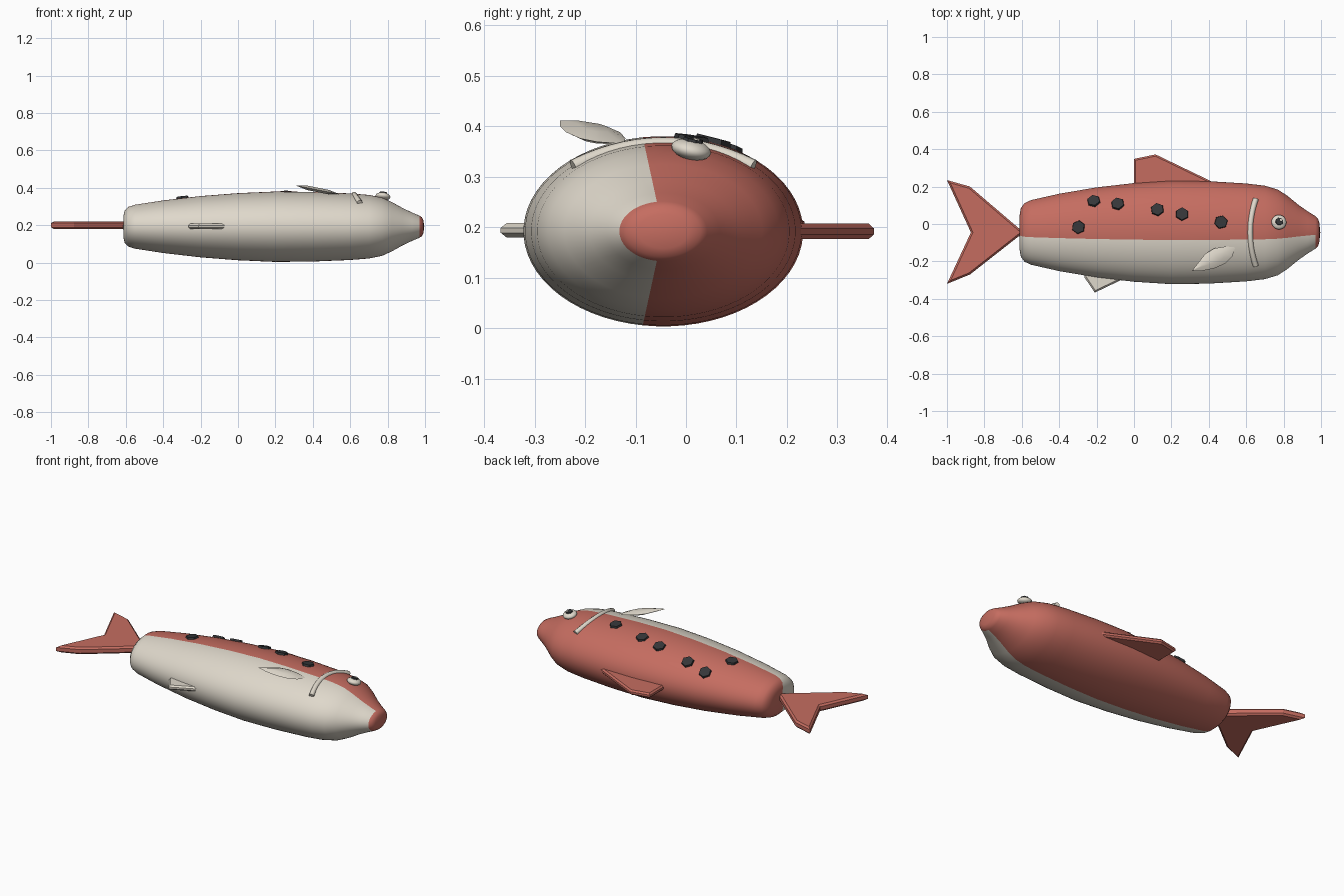
import bpy, bmesh, math
from mathutils import Vector

if "Cube" in bpy.data.objects:
    bpy.data.objects.remove(bpy.data.objects["Cube"])

CY, CZ, FLAT = -0.045, 0.192, 0.68   # body axis and cross-section flattening


def material(name, rgb):
    m = bpy.data.materials.new(name)
    m.use_nodes = True
    m.diffuse_color = (*rgb, 1)
    m.node_tree.nodes["Principled BSDF"].inputs["Base Color"].default_value = (*rgb, 1)
    return m


RED = material("salmon red", (0.56, 0.152, 0.118))
WHITE = material("belly cream", (0.74, 0.69, 0.60))
DARK = material("charcoal", (0.035, 0.037, 0.04))


def finish(bm, name, mats, smooth=None):
    bmesh.ops.recalc_face_normals(bm, faces=bm.faces)
    me = bpy.data.meshes.new(name)
    bm.to_mesh(me)
    bm.free()
    ob = bpy.data.objects.new(name, me)
    bpy.context.collection.objects.link(ob)
    for m in mats:
        me.materials.append(m)
    if smooth:
        bpy.ops.object.select_all(action='DESELECT')
        bpy.context.view_layer.objects.active = ob
        ob.select_set(True)
        bpy.ops.object.shade_smooth_by_angle(angle=math.radians(smooth))
    return ob


# Body: elliptical rings lofted along x
PROFILE = [(-0.612, 0.09), (-0.605, 0.13), (-0.585, 0.157), (-0.55, 0.173),
           (-0.4, 0.207), (-0.2, 0.241), (0, 0.264), (0.2, 0.277), (0.4, 0.274),
           (0.6, 0.262), (0.7, 0.25), (0.77, 0.229), (0.82, 0.196), (0.88, 0.147),
           (0.93, 0.112), (0.97, 0.087), (0.984, 0.074), (0.991, 0.05)]
SEG = 64
bm = bmesh.new()
rings = []
for x, r in PROFILE:
    angles = [2 * math.pi * (i + 0.5) / SEG for i in range(SEG)]
    rings.append([bm.verts.new((x, CY + r * math.cos(a), CZ + r * FLAT * math.sin(a)))
                  for a in angles])
for a, b in zip(rings, rings[1:]):
    for i in range(SEG):
        j = (i + 1) % SEG
        bm.faces.new((a[i], a[j], b[j], b[i]))
for ring, x in ((rings[0], -0.614), (rings[-1], 0.996)):
    tip = bm.verts.new((x, CY, CZ))
    for i in range(SEG):
        bm.faces.new((ring[i], ring[(i + 1) % SEG], tip))
# Back and snout are red, belly is cream
for f in bm.faces:
    c = f.calc_center_median()
    angle = math.atan2(abs(c.z - CZ) / FLAT, c.y - CY)
    f.material_index = 0 if c.x > 0.975 or angle < math.radians(98.4) else 1
finish(bm, "body", [RED, WHITE], 50)


def surface(x, y):
    """Point and normal on the upper side of the body."""
    def height(px, py):
        for (x0, r0), (x1, r1) in zip(PROFILE, PROFILE[1:]):
            if x0 <= px <= x1:
                r = r0 + (r1 - r0) * (px - x0) / (x1 - x0)
                return CZ + FLAT * math.sqrt(max(r * r - (py - CY) ** 2, 0))
    e = 0.02
    n = Vector((height(x - e, y) - height(x + e, y),
                height(x, y - e) - height(x, y + e), 2 * e)).normalized()
    return Vector((x, y, height(x, y))), n


def plate(name, outline, z, thick, mat, bevel):
    """Flat fin with bevelled rims, centred on height z."""
    bm = bmesh.new()
    f = bm.faces.new([bm.verts.new((x, y, z - thick / 2)) for x, y in outline])
    ext = bmesh.ops.extrude_face_region(bm, geom=[f])
    bmesh.ops.translate(bm, vec=(0, 0, thick),
                        verts=[v for v in ext["geom"] if isinstance(v, bmesh.types.BMVert)])
    rims = [e for e in bm.edges if abs(e.verts[0].co.z - e.verts[1].co.z) < 1e-5]
    bmesh.ops.bevel(bm, geom=rims, offset=bevel, segments=1, affect='EDGES')
    return finish(bm, name, [mat])


# Fins in the body plane
plate("tail_fin", [(-0.59, CY), (-0.877, 0.2), (-1, 0.235), (-0.872, CY),
                   (-1, -0.32), (-0.877, -0.27)], 0.2, 0.042, RED, 0.01)
plate("back_fin", [(0, 0.15), (0, 0.348), (0.115, 0.372), (0.42, 0.225), (0.42, 0.15)],
      0.192, 0.03, RED, 0.009)
plate("belly_fin", [(-0.265, -0.2), (-0.265, -0.285), (-0.21, -0.367),
                    (-0.07, -0.3), (-0.07, -0.2)], 0.194, 0.028, WHITE, 0.009)

# Side fin: leaf-shaped lens rising toward its rear tip
LEAF = [(0.31, -0.25), (0.365, -0.25), (0.43, -0.237), (0.49, -0.21), (0.525, -0.175),
        (0.542, -0.125), (0.49, -0.12), (0.43, -0.13), (0.38, -0.16), (0.345, -0.205)]
bm = bmesh.new()
mid = Vector((0.43, -0.185))
levels = []
for scale, dz in ((0.5, -0.012), (1, 0), (0.5, 0.012)):
    ring = []
    for p in LEAF:
        q = mid + (Vector(p) - mid) * scale
        ring.append(bm.verts.new((q.x, q.y, 0.412 - 0.2 * (q.x - 0.31) + dz)))
    levels.append(ring)
for a, b in zip(levels, levels[1:]):
    for i in range(len(LEAF)):
        j = (i + 1) % len(LEAF)
        bm.faces.new((a[i], a[j], b[j], b[i]))
bm.faces.new(levels[0])
bm.faces.new(levels[-1])
finish(bm, "side_fin", [WHITE], 35)

# Gill: bowed tube over the cheek
curve = bpy.data.curves.new("gill", 'CURVE')
curve.dimensions = '3D'
curve.bevel_depth = 0.015
curve.bevel_resolution = 3
curve.use_fill_caps = True
spline = curve.splines.new('POLY')
STEPS = 14
spline.points.add(STEPS)
for i, p in enumerate(spline.points):
    t = 2 * i / STEPS - 1
    p.co = (0.621 + 0.03 * t * t, CY + 0.178 * t, 0.364 - 0.044 * t * t, 1)
curve.materials.append(WHITE)
bpy.context.collection.objects.link(bpy.data.objects.new("gill", curve))


def place(ob, location, normal):
    ob.rotation_euler = normal.to_track_quat('Z', 'Y').to_euler()
    ob.location = location


def disc(name, sides, radius, thick, mat, location, normal):
    bm = bmesh.new()
    bmesh.ops.create_cone(bm, cap_ends=True, segments=sides, radius1=radius,
                          radius2=radius * 0.9, depth=thick)
    place(finish(bm, name, [mat]), location, normal)


# Hexagonal spots along the back
SPOTS = [(-0.297, -0.017), (-0.215, 0.122), (-0.087, 0.107),
         (0.125, 0.077), (0.257, 0.053), (0.465, 0.01)]
for i, (x, y) in enumerate(SPOTS):
    p, n = surface(x, y)
    disc(f"spot_{i + 1}", 6, 0.038, 0.016, DARK, p + n * 0.002, n)

# Eye with pupil and highlight
normal = Vector((0.12, 0.22, 1)).normalized()
centre = Vector((0.775, 0.01, 0.354))
bm = bmesh.new()
bmesh.ops.create_uvsphere(bm, u_segments=24, v_segments=12, radius=0.04)
bmesh.ops.scale(bm, vec=(1, 1, 0.5), verts=bm.verts)
place(finish(bm, "eye", [WHITE], 60), centre, normal)
disc("pupil", 8, 0.022, 0.008, DARK, centre + normal * 0.0185, normal)
disc("eye_highlight", 8, 0.007, 0.003, WHITE,
     centre + normal * 0.0235 + Vector((0.008, 0.006, -0.002)), normal)
